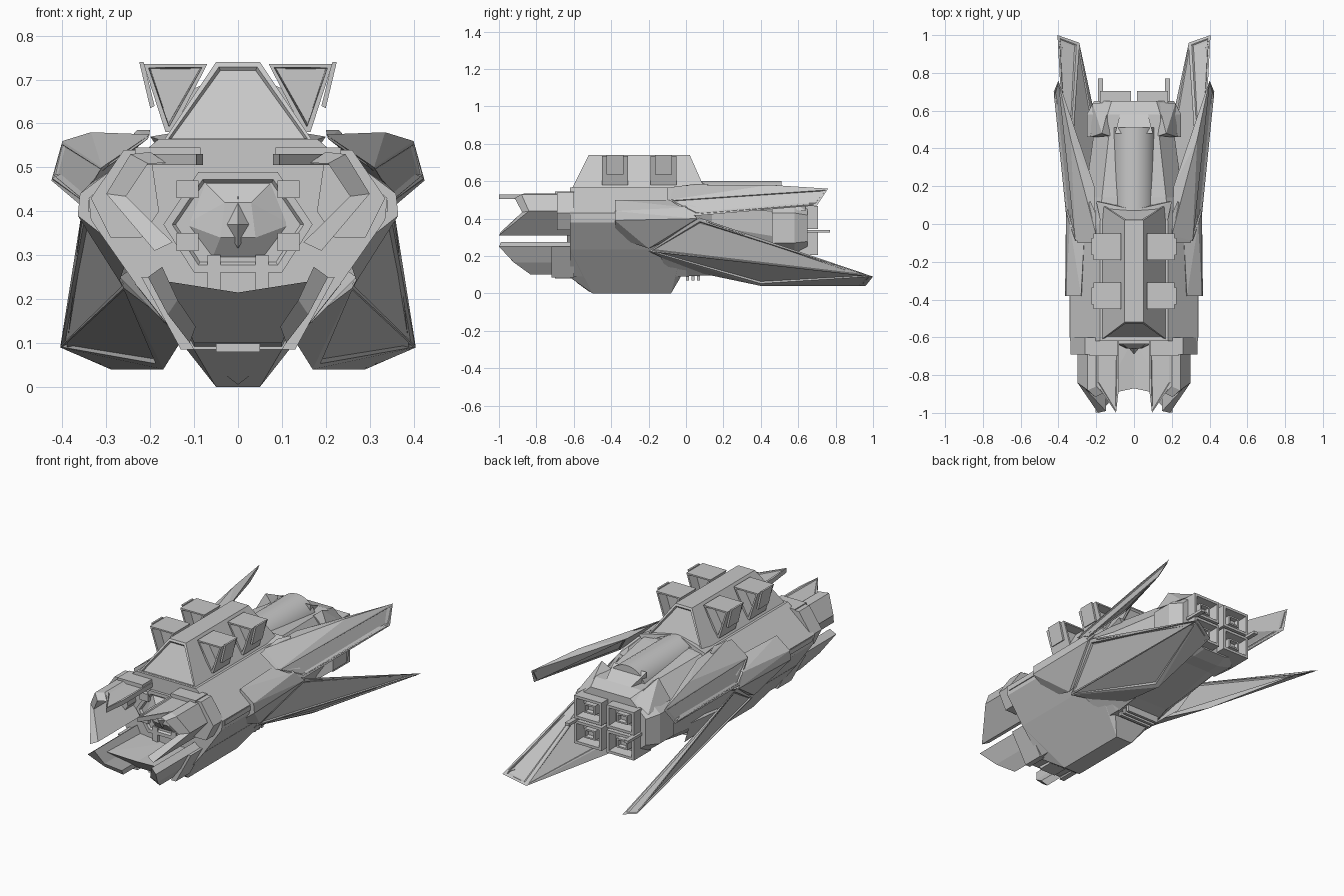
import bpy, bmesh, math
from mathutils import Vector, Matrix

old = bpy.data.objects.get("Cube")
if old:
    bpy.data.objects.remove(old, do_unlink=True)

grey = bpy.data.materials.new("hull_grey")
grey.use_nodes = True
COL = (0.58, 0.58, 0.58, 1)
grey.diffuse_color = COL
grey.node_tree.nodes["Principled BSDF"].inputs["Base Color"].default_value = COL


def finish(name, bm, mirror=False):
    bmesh.ops.recalc_face_normals(bm, faces=bm.faces[:])
    me = bpy.data.meshes.new(name)
    bm.to_mesh(me)
    bm.free()
    me.materials.append(grey)
    ob = bpy.data.objects.new(name, me)
    bpy.context.collection.objects.link(ob)
    if mirror:
        m = ob.modifiers.new("mirror", 'MIRROR')
        m.use_mirror_merge = False
    return ob


def recess(bm, rule, width, depth):
    """Inset and sink every face picked by the rule."""
    bm.normal_update()
    faces = [f for f in bm.faces if rule(f)]
    bmesh.ops.inset_individual(bm, faces=faces, thickness=width, depth=0)
    bmesh.ops.inset_individual(bm, faces=faces, thickness=width * 0.4, depth=-depth)


def solid(name, pts, mirror=False, both=False, panel=None):
    """Convex faceted block; both=True adds the points' mirror images."""
    if both:
        pts = pts + [(-x, y, z) for x, y, z in pts]
    bm = bmesh.new()
    for p in pts:
        bm.verts.new(p)
    r = bmesh.ops.convex_hull(bm, input=bm.verts[:])
    junk = [v for v in r["geom_interior"] if isinstance(v, bmesh.types.BMVert)]
    bmesh.ops.delete(bm, geom=junk, context='VERTS')
    bmesh.ops.dissolve_limit(bm, angle_limit=0.05, verts=bm.verts[:], edges=bm.edges[:])
    bmesh.ops.recalc_face_normals(bm, faces=bm.faces[:])
    if panel:
        recess(bm, *panel)
    return finish(name, bm, mirror)


def prism(name, outline, y0, y1, mirror=False, panel=None):
    """Outline in x and z, carried along y."""
    return solid(name, [(x, y, z) for y in (y0, y1) for x, z in outline], mirror, panel=panel)


def loft(name, sections):
    """Sections of (y, half outline from top to bottom), closed across x = 0."""
    bm = bmesh.new()
    rings = []
    for y, half in sections:
        ring = half + [(-x, z) for x, z in reversed(half)]
        rings.append([bm.verts.new((x, y, z)) for x, z in ring])
    n = len(rings[0])
    for a, b in zip(rings, rings[1:]):
        for i in range(n):
            bm.faces.new((a[i], a[(i + 1) % n], b[(i + 1) % n], b[i]))
    bm.faces.new(rings[0])
    bm.faces.new(rings[-1])
    return finish(name, bm)


def box(name, lo, hi, mirror=False, panel=None):
    return solid(name, [(x, y, z) for x in (lo[0], hi[0]) for y in (lo[1], hi[1])
                        for z in (lo[2], hi[2])], mirror, panel=panel)


def ends(f):
    return abs(f.normal.y) > 0.9


# Main hull and tapering engine section
full = [(0.18, 0.565), (0.34, 0.43), (0.335, 0.38), (0.23, 0.23), (0.12, 0.09)]
mid = [(0.17, 0.56), (0.26, 0.45), (0.25, 0.36), (0.19, 0.2), (0.1, 0.12)]
rear = [(0.13, 0.53), (0.21, 0.44), (0.21, 0.3), (0.14, 0.2), (0.08, 0.18)]
loft("main_hull", [(-0.62, full), (0.0, full), (0.14, mid), (0.5, rear)])
collar = [(0.14, 0.53), (0.25, 0.43), (0.25, 0.27), (0.16, 0.2), (0.08, 0.18)]
loft("engine_collar", [(0.46, collar), (0.58, collar),
                       (0.65, [(x * 0.85, z * 0.88 + 0.04) for x, z in collar])])

# Belly and keel
solid("belly", [(0.05, -0.5, 0), (0.05, -0.08, 0), (0.1, -0.62, 0.085), (0.235, -0.62, 0.235),
                (0.235, -0.02, 0.235), (0.1, -0.03, 0.085)], both=True)
solid("keel_lamp", [(0, -0.512, 0.005), (0.035, -0.548, 0.032), (0, -0.588, 0.06),
                    (0, -0.53, 0.04)], both=True)
for i in range(3):
    box("belly_rib", (-0.1, 0.0 + i * 0.03, 0.07), (0.1, 0.015 + i * 0.03, 0.16))

# Dorsal tower with a framed sloping front
solid("dorsal_tower", [(0.17, -0.61, 0.56), (0.05, -0.52, 0.74), (0.05, 0.02, 0.74),
                       (0.17, 0.1, 0.56)], both=True,
      panel=(lambda f: abs(f.normal.y) > 0.5, 0.014, 0.01))

# Four triangular launcher pods with hollow ends and outer flaps
for y in (-0.38, -0.12):
    prism("launcher_pod", [(0.07, 0.735), (0.215, 0.735), (0.165, 0.58), (0.15, 0.58)],
          y - 0.07, y + 0.07, True, (ends, 0.014, 0.055))
    prism("pod_flap", [(0.215, 0.74), (0.225, 0.74), (0.2, 0.635), (0.19, 0.64)],
          y - 0.045, y + 0.045, True)
    prism("pod_arm", [(0.05, 0.7), (0.1, 0.68), (0.15, 0.6), (0.15, 0.57), (0.1, 0.57)],
          y - 0.012, y + 0.012, True)

# Rounded spine and its rear end
bm = bmesh.new()
bmesh.ops.create_cone(bm, cap_ends=True, segments=32, radius1=0.115, radius2=0.115, depth=0.46,
                      matrix=Matrix.Translation((0, 0.28, 0.487)) @ Matrix.Rotation(math.pi / 2, 4, 'X'))
spine = finish("spine", bm)
for p in spine.data.polygons:
    p.use_smooth = len(p.vertices) == 4
solid("spine_tail", [(0.1, 0.48, 0.58), (0.07, 0.6, 0.52), (0.09, 0.48, 0.45),
                     (0.07, 0.6, 0.42)], both=True)
solid("spine_fin", [(0.11, 0.46, 0.52), (0.23, 0.46, 0.46), (0.17, 0.48, 0.57),
                    (0.13, 0.64, 0.5), (0.22, 0.64, 0.44)], True)
solid("spine_collar", [(0.2, 0.12, 0.57), (0.17, -0.02, 0.56), (0.02, 0.04, 0.6),
                       (0.02, 0.08, 0.6), (0.18, 0.12, 0.54)], True)

# Two by two engine nozzles with cores, and side rails
for z in (0.268, 0.405):
    box("engine_nozzle", (0.015, 0.56, z - 0.062), (0.18, 0.705, z + 0.062), True,
        (ends, 0.02, 0.055))
    box("nozzle_core", (0.065, 0.62, z - 0.025), (0.13, 0.69, z + 0.025), True,
        (ends, 0.012, 0.02))
box("engine_rail", (0.165, 0.4, 0.325), (0.19, 0.77, 0.34), True)

# Shoulder armour
solid("shoulder_armour", [(0.36, -0.38, 0.44), (0.365, -0.38, 0.39), (0.25, -0.38, 0.3),
                          (0.28, -0.38, 0.5), (0.27, -0.2, 0.24), (0.36, 0.06, 0.4),
                          (0.34, 0.0, 0.46), (0.26, 0.0, 0.5), (0.25, 0.05, 0.35)], True)
box("side_vent", (0.3, -0.6, 0.4), (0.342, -0.38, 0.425), True)

# Upper wings
solid("upper_wing", [(0.2, -0.06, 0.575), (0.31, -0.09, 0.5), (0.36, 0.05, 0.415),
                     (0.425, 0.7, 0.47), (0.40, 0.76, 0.56), (0.21, 0.2, 0.575), (0.335, 0.45, 0.58)],
      True, panel=(lambda f: f.calc_area() > 0.045, 0.015, 0.006))
solid("upper_wing_trim", [(0.205, -0.1, 0.565), (0.3, -0.1, 0.5), (0.34, 0.05, 0.46),
                          (0.23, 0.12, 0.585), (0.2, 0.05, 0.585)], True)

# Lower wings, creased along the outside
solid("lower_wing", [(0.355, 0.07, 0.405), (0.405, 1.0, 0.09), (0.29, 0.96, 0.04),
                     (0.17, 0.4, 0.04), (0.12, 0.02, 0.12), (0.26, -0.2, 0.225)],
      True, panel=(lambda f: f.calc_area() > 0.06, 0.022, 0.007))
solid("lower_wing_root", [(0.11, -0.02, 0.09), (0.18, -0.12, 0.16), (0.27, -0.16, 0.25),
                          (0.2, 0.25, 0.24), (0.13, 0.2, 0.1), (0.2, 0.0, 0.3)], True)


def shell(name, path, thick, y_back):
    """Jaw armour through (x, z, front y) points, its front sloping forward to the inside."""
    centre = Vector((0, 0.4))
    bm = bmesh.new()
    rows = []
    for x, z, y in path:
        p = Vector((x, z))
        q = p + (centre - p).normalized() * thick
        rows.append([bm.verts.new(v) for v in ((x, y, z), (x, y_back, z), (q.x, y_back, q.y),
                                               (q.x, max(y - thick * 0.8, -0.99), q.y))])
    for a, b in zip(rows, rows[1:]):
        for i in range(4):
            bm.faces.new((a[i], a[(i + 1) % 4], b[(i + 1) % 4], b[i]))
    bm.faces.new(rows[0])
    bm.faces.new(rows[-1])
    return finish(name, bm, True)


# Upper jaw: cheeks, brow plates and root blocks
shell("upper_cheek", [(0.2, 0.535, -0.86), (0.245, 0.53, -0.88), (0.3, 0.44, -0.84),
                      (0.19, 0.31, -1.0)], 0.045, -0.6)
solid("brow_plate", [(x, y, z) for z in (0.505, 0.53) for x, y in
                     ((0.08, -0.6), (0.08, -0.87), (0.095, -1.0), (0.21, -0.83), (0.21, -0.6))], True,
      panel=(lambda f: f.normal.z > 0.9, 0.012, 0.005))
box("brow_rib", (0.085, -0.7, 0.52), (0.235, -0.6, 0.545), True)
prism("cheek_root", [(0.2, 0.54), (0.26, 0.54), (0.335, 0.43), (0.29, 0.34), (0.22, 0.34),
                     (0.18, 0.4)], -0.69, -0.6, True)

# Lower jaw: undercut chin, forward side plates and root
solid("lower_jaw", [(0, -0.87, 0.215), (0.06, -0.87, 0.215), (0.16, -0.905, 0.24),
                    (0, -0.72, 0.1), (0.1, -0.72, 0.1), (0, -0.6, 0.09), (0.1, -0.6, 0.09),
                    (0.18, -0.6, 0.235), (0, -0.6, 0.215)], True)
shell("lower_jaw_side", [(0.205, 0.25, -1.0), (0.16, 0.165, -0.92), (0.11, 0.1, -0.83)], 0.04, -0.6)
prism("jaw_root", [(0.22, 0.25), (0.19, 0.25), (0.1, 0.085), (0.13, 0.085)], -0.72, -0.6, True)
box("chin_slot", (-0.05, -0.7, 0.08), (0.05, -0.6, 0.1))

# Recessed nose with a pointed lens, stepped braces and teeth
prism("nose_core", [(-0.09, 0.49), (0.09, 0.49), (0.17, 0.37), (0.1, 0.26), (-0.1, 0.26),
                    (-0.17, 0.37)], -0.635, -0.6, panel=(ends, 0.02, 0.01))
solid("nose_dome", [(0.08, -0.62, 0.47), (0.12, -0.62, 0.37), (0.06, -0.62, 0.29),
                    (0.03, -0.66, 0.42), (0.04, -0.66, 0.34)], both=True)
solid("nose_lens", [(0.033, -0.65, 0.37), (0, -0.65, 0.435), (0, -0.65, 0.315),
                    (0, -0.69, 0.37)], both=True)
for z in (0.33, 0.45):
    box("nose_brace", (0.09, -0.645, z - 0.02), (0.14, -0.61, z + 0.02), True)
box("jaw_tooth", (0.04, -0.635, 0.2), (0.07, -0.6, 0.3), True)
